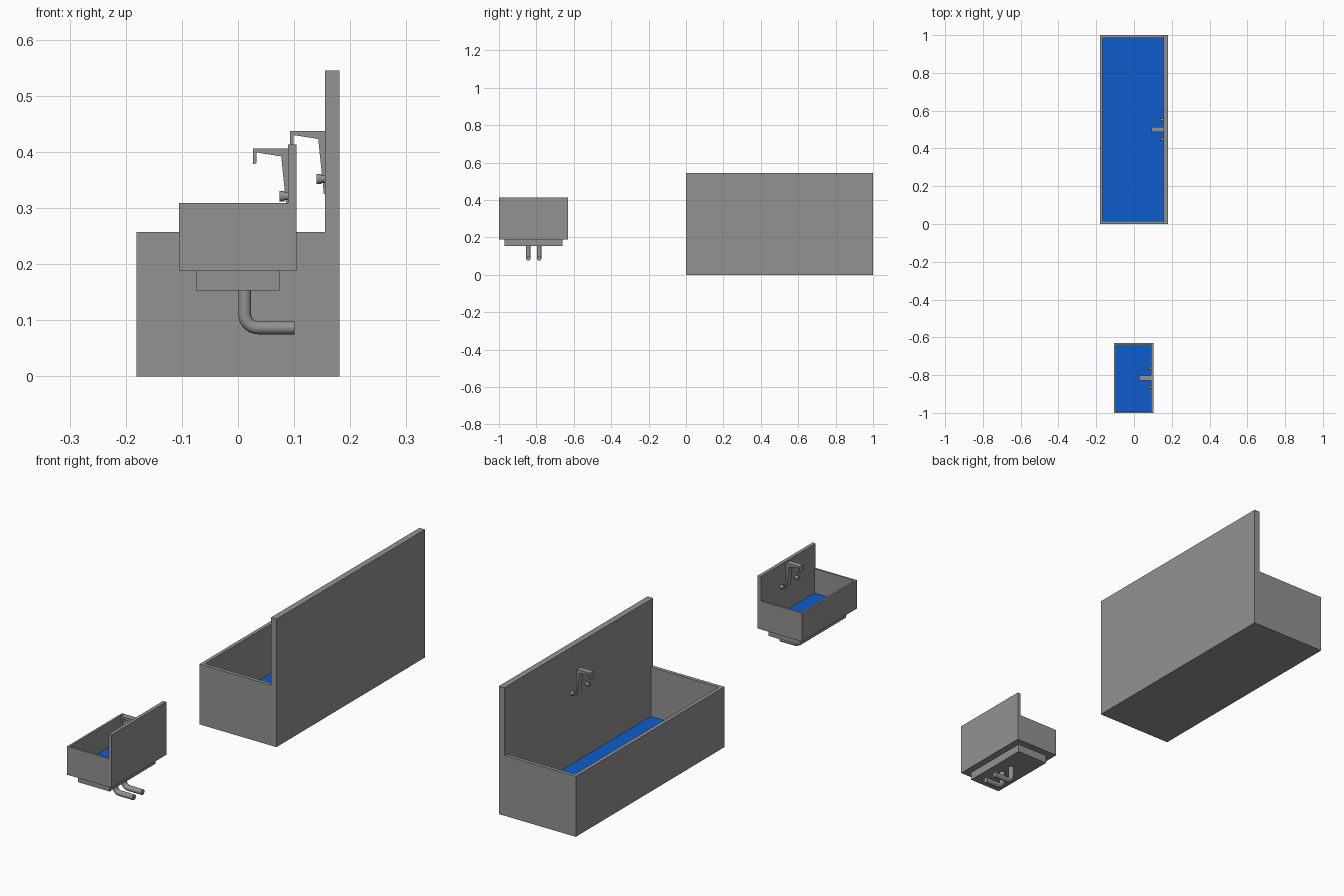
import bpy, bmesh, math
from mathutils import Matrix, Vector

cube = bpy.data.objects.get("Cube")
if cube:
    bpy.data.objects.remove(cube, do_unlink=True)


def material(name, rgb):
    m = bpy.data.materials.new(name)
    m.use_nodes = True
    m.diffuse_color = (*rgb, 1)
    m.node_tree.nodes["Principled BSDF"].inputs["Base Color"].default_value = (*rgb, 1)
    return m


GREY = material("stone grey", (0.29, 0.29, 0.29))
BLUE = material("water blue", (0.0044, 0.107, 0.6))


def finish(name, bm, smooth=False):
    bmesh.ops.recalc_face_normals(bm, faces=bm.faces)
    mesh = bpy.data.meshes.new(name)
    bm.to_mesh(mesh)
    bm.free()
    mesh.materials.append(GREY)
    mesh.materials.append(BLUE)
    ob = bpy.data.objects.new(name, mesh)
    bpy.context.collection.objects.link(ob)
    if smooth:
        bpy.ops.object.select_all(action='DESELECT')
        ob.select_set(True)
        bpy.context.view_layer.objects.active = ob
        bpy.ops.object.shade_smooth_by_angle(angle=math.radians(40))
    return ob


def box_mesh(x, y, z):
    bm = bmesh.new()
    bmesh.ops.create_cube(bm, size=1)
    for v in bm.verts:
        v.co = [r[0] if c < 0 else r[1] for c, r in zip(v.co, (x, y, z))]
    return bm


def basin(name, x, y, z, wall, floor_z):
    # Box with an inset top pushed down to a blue floor
    bm = box_mesh(x, y, z)
    bm.normal_update()
    top = max(bm.faces, key=lambda f: f.calc_center_median().z)
    bmesh.ops.inset_region(bm, faces=[top], thickness=wall)
    top = next(f for f in bm.faces if f.normal.z > 0.9 and
               all(v.co.x > x[0] + wall / 2 and v.co.x < x[1] - wall / 2 for v in f.verts))
    res = bmesh.ops.extrude_discrete_faces(bm, faces=[top])
    floor = res["faces"][0]
    for v in floor.verts:
        v.co.z = floor_z
    floor.material_index = 1
    finish(name, bm)


def tap(prefix, wall_x, y, top):
    # Spout and tapered stem, extruded from a side profile
    profile = [(0, 0), (-.062, 0), (-.062, -.028), (-.056, -.026), (-.056, -.007),
               (-.012, -.014), (-.002, -.112), (0, -.112)]
    bm = bmesh.new()
    face = bm.faces.new([bm.verts.new((wall_x + u, y - .013, top + w)) for u, w in profile])
    res = bmesh.ops.extrude_face_region(bm, geom=[face])
    moved = [g for g in res["geom"] if isinstance(g, bmesh.types.BMVert)]
    bmesh.ops.translate(bm, vec=(0, .026, 0), verts=moved)
    finish(prefix + "_spout", bm)
    # Round knobs on short stems
    for side, label in ((-1, "front"), (1, "back")):
        bm = bmesh.new()
        for start, end, radius in ((-.015, -.006, .009), (-.006, 0, .007)):
            place = Matrix.Translation((wall_x + (start + end) / 2, y + side * .051, top - .085))
            bmesh.ops.create_cone(bm, cap_ends=True, segments=20, radius1=radius, radius2=radius,
                                  depth=end - start, matrix=place @ Matrix.Rotation(math.pi / 2, 4, 'Y'))
        finish(f"{prefix}_{label}_knob", bm, True)


def pipe(name, y, radius=.0115, bend=.024, sides=20):
    # Sweep a circle down, round an elbow and out sideways
    cx, cz = .012, .0865
    path = [((cx, .155), 0)]
    for i in range(9):
        a = math.pi / 2 * i / 8
        path.append(((cx + bend * (1 - math.cos(a)), cz + bend * (1 - math.sin(a))), a))
    path.append(((.101, cz), math.pi / 2))
    bm = bmesh.new()
    rings = []
    for (x, z), a in path:
        across = Vector((math.cos(a), 0, math.sin(a)))
        ring = []
        for k in range(sides):
            t = math.tau * k / sides
            ring.append(bm.verts.new(Vector((x, y, z)) + radius *
                                     (across * math.cos(t) + Vector((0, math.sin(t), 0)))))
        rings.append(ring)
    for a, b in zip(rings, rings[1:]):
        for k in range(sides):
            n = (k + 1) % sides
            bm.faces.new((a[k], a[n], b[n], b[k]))
    bm.faces.new(rings[0])
    bm.faces.new(rings[-1])
    finish(name, bm, True)


# Long bath with its backsplash
basin("bath_basin", (-.181, .181), (0, 1), (0, .257), .022, .047)
finish("bath_backsplash", box_mesh((.155, .181), (0, 1), (.257, .545)))
finish("bath_backsplash_skirt", box_mesh((.155, .165), (.01, .99), (.04, .257)))
tap("bath_tap", .155, .5, .437)

# Small wall sink with backsplash, base and drain pipes
basin("sink_basin", (-.105, .104), (-1, -.631), (.188, .309), .012, .205)
finish("sink_backsplash", box_mesh((.089, .104), (-1, -.631), (.309, .413)))
finish("sink_backsplash_skirt", box_mesh((.089, .096), (-.995, -.636), (.2, .309)))
finish("sink_base", box_mesh((-.075, .074), (-.97, -.661), (.153, .188)))
tap("sink_tap", .089, -.8145, .406)
pipe("front_drain_pipe", -.843)
pipe("back_drain_pipe", -.785)
